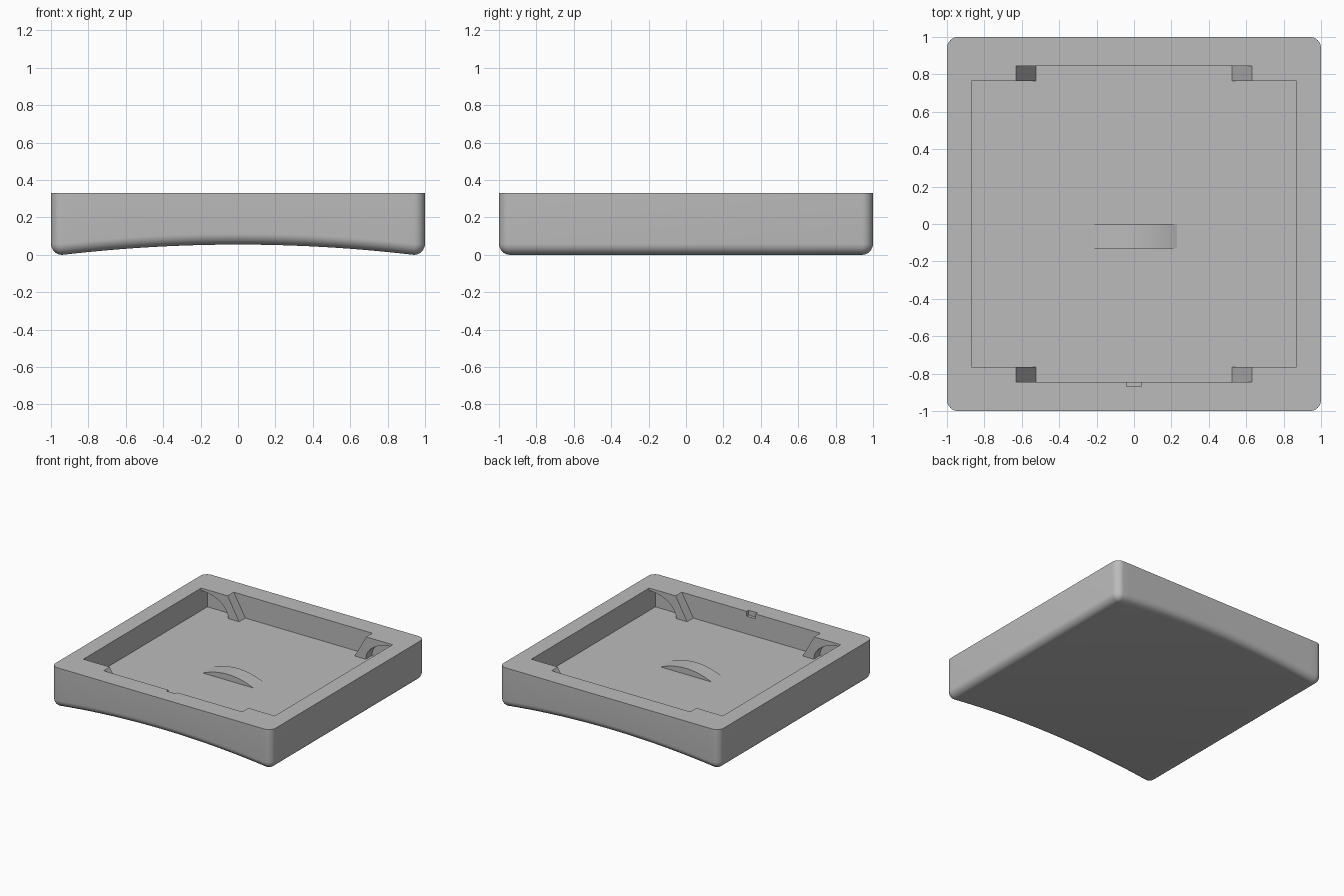
import bpy, bmesh, math
from mathutils import Vector

if "Cube" in bpy.data.objects:
    bpy.data.objects.remove(bpy.data.objects["Cube"], do_unlink=True)

TOP, FLOOR, R = 0.33, 0.145, 0.06
INNER = 1 - R

grey = bpy.data.materials.new("plain grey")
grey.use_nodes = True
colour = (0.5, 0.5, 0.5, 1)
grey.diffuse_color = colour
grey.node_tree.nodes["Principled BSDF"].inputs["Base Color"].default_value = colour


def finish(bm, name):
    bmesh.ops.remove_doubles(bm, verts=bm.verts[:], dist=1e-5)
    bmesh.ops.recalc_face_normals(bm, faces=bm.faces[:])
    mesh = bpy.data.meshes.new(name)
    bm.to_mesh(mesh)
    bm.free()
    mesh.materials.append(grey)
    obj = bpy.data.objects.new(name, mesh)
    bpy.context.collection.objects.link(obj)
    return obj


def prism(name, profile, y0, y1):
    """Extrude an x-z profile from y0 to y1."""
    bm = bmesh.new()
    face = bm.faces.new([bm.verts.new((x, y0, z)) for x, z in profile])
    out = bmesh.ops.extrude_face_region(bm, geom=[face])
    verts = [g for g in out["geom"] if isinstance(g, bmesh.types.BMVert)]
    bmesh.ops.translate(bm, verts=verts, vec=(0, y1 - y0, 0))
    return finish(bm, name)


def select_only(obj):
    bpy.ops.object.select_all(action='DESELECT')
    obj.select_set(True)
    bpy.context.view_layer.objects.active = obj


def smooth(obj):
    select_only(obj)
    bpy.ops.object.shade_smooth_by_angle(angle=math.radians(30))


def outline(radius, n=32, k=8):
    """Rounded square, finely divided along the front and back edges."""
    front = [(-INNER + 2 * INNER * i / n, -INNER - radius) for i in range(n + 1)]

    def corner(cx, cy, start):
        return [(cx + radius * math.cos(a), cy + radius * math.sin(a))
                for a in (start + math.pi / 2 * j / k for j in range(1, k))]

    half = front + corner(INNER, -INNER, -math.pi / 2)
    half += [(INNER + radius, -INNER), (INNER + radius, INNER)]
    half += corner(INNER, INNER, 0)
    back = [(-x, -y) for x, y in front]
    left = [(-INNER - radius, INNER), (-INNER - radius, -INNER)]
    return (half + back + corner(-INNER, INNER, math.pi / 2) + left
            + corner(-INNER, -INNER, math.pi))


def arch(x):
    return 0.055 * max(0, 1 - (x / INNER) ** 2)


# Case body: rounded walls over an arched, filleted underside
N, STEPS = 32, 8
bm = bmesh.new()
rings = [[bm.verts.new((x, y, TOP)) for x, y in outline(R)]]
for s in range(STEPS + 1):
    a = math.pi / 2 * s / STEPS
    rings.append([bm.verts.new((x, y, R - R * math.sin(a) + arch(x)))
                  for x, y in outline(R * math.cos(a))])
count = len(rings[0])
bm.faces.new(rings[0])
for upper, lower in zip(rings, rings[1:]):
    for i in range(count):
        j = (i + 1) % count
        bm.faces.new((upper[i], upper[j], lower[j], lower[i]))
last = rings[-1]
back_end = N + 1 + 7 + 2 + 7 + N
for i in range(N):
    bm.faces.new((last[i], last[i + 1], last[back_end - i - 1], last[back_end - i]))
bmesh.ops.dissolve_degenerate(bm, dist=1e-6, edges=bm.edges[:])
case = finish(bm, "case_body")

# Pocket cutters: main recess, ramped middle, arched undercuts, latch notch
PX, PY, LONG, HIGH = 0.87, 0.765, 0.845, TOP + 0.1
cutters = [
    prism("recess_cutter", [(-PX, FLOOR), (PX, FLOOR), (PX, HIGH), (-PX, HIGH)], -PY, PY),
    prism("ramp_cutter", [(-0.525, FLOOR), (0.525, FLOOR), (0.63, TOP), (0.63, HIGH),
                          (-0.63, HIGH), (-0.63, TOP)], -LONG, LONG),
    prism("notch_cutter", [(-0.04, TOP - 0.04), (0.04, TOP - 0.04),
                           (0.04, HIGH), (-0.04, HIGH)], -0.87, -0.8),
]
curve = [(PX - 0.245 * math.sin(a), FLOOR + 0.165 * math.cos(a))
         for a in (math.pi / 2 * i / 12 for i in range(13))]
for side in (-1, 1):
    profile = [(side * x, z) for x, z in [(PX, FLOOR)] + curve]
    cutters.append(prism("undercut_cutter", profile, -LONG, LONG))

for cutter in cutters:
    cutter.hide_render = True
    mod = case.modifiers.new("cut", 'BOOLEAN')
    mod.operation, mod.solver, mod.object = 'DIFFERENCE', 'EXACT', cutter
    select_only(case)
    bpy.ops.object.modifier_apply(modifier=mod.name)
    bpy.data.objects.remove(cutter, do_unlink=True)
smooth(case)

# Curved rest on the pocket floor
W, H = 0.23, 0.05
arc = [(x, FLOOR + H * (1 - (x / W) ** 2)) for x in (-W + 2 * W * i / 24 for i in range(25))]
rest = prism("floor_rest", [(-W, FLOOR - 0.01)] + arc + [(W, FLOOR - 0.01)], -0.13, 0)
smooth(rest)
